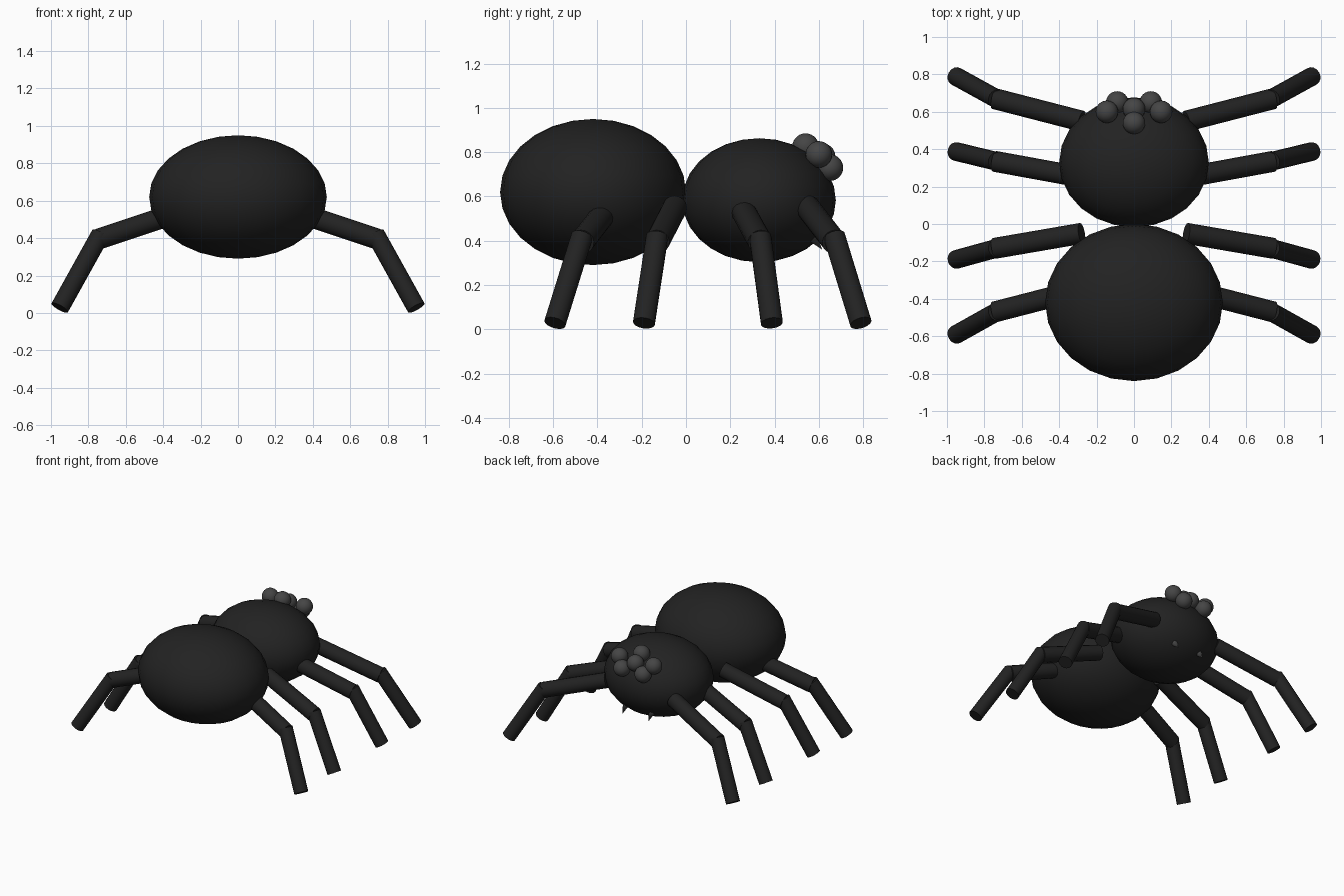
import bpy
import math
from mathutils import Vector

if "Cube" in bpy.data.objects:
    bpy.data.objects.remove(bpy.data.objects["Cube"])


def make_material(name, value):
    m = bpy.data.materials.new(name)
    m.diffuse_color = (value, value, value, 1)
    m.use_nodes = True
    m.node_tree.nodes["Principled BSDF"].inputs["Base Color"].default_value = m.diffuse_color
    return m


BLACK = make_material("matte black", 0.016)
GREY = make_material("dark grey", 0.06)


def finish(name, mat):
    ob = bpy.context.object
    ob.name = name
    ob.data.materials.append(mat)
    bpy.ops.object.shade_smooth_by_angle(angle=math.radians(40))
    return ob


def ellipsoid(name, centre, radii, mat, segments=24, rings=14):
    bpy.ops.mesh.primitive_uv_sphere_add(segments=segments, ring_count=rings,
                                         radius=1, location=centre)
    bpy.context.object.scale = radii
    bpy.ops.object.transform_apply(location=False, rotation=False, scale=True)
    return finish(name, mat)


def rod(name, start, end, r1, r2, mat, sides=16):
    a, b = Vector(start), Vector(end)
    bpy.ops.mesh.primitive_cone_add(vertices=sides, radius1=r1, radius2=r2,
                                    depth=(b - a).length, location=(a + b) / 2)
    ob = bpy.context.object
    ob.rotation_euler = (b - a).to_track_quat('Z', 'Y').to_euler()
    return finish(name, mat)


# Body
ellipsoid("abdomen", (0, -0.42, 0.62), (0.475, 0.42, 0.33), BLACK)
ellipsoid("head", (0, 0.33, 0.583), (0.40, 0.347, 0.28), BLACK)

# Legs: y at hip, knee and foot, front pair to back pair
LEGS = [(0.55, 0.67, 0.79), (0.25, 0.335, 0.388),
        (-0.05, -0.13, -0.19), (-0.35, -0.47, -0.592)]
for side, s in (("right", 1), ("left", -1)):
    for i, (hip, knee, foot) in enumerate(LEGS, 1):
        rod(f"{side}_upper_leg_{i}", (s * 0.28, hip, 0.55),
            (s * 0.745, knee, 0.395), 0.056, 0.056, BLACK)
        rod(f"{side}_lower_leg_{i}", (s * 0.735, knee, 0.42),
            (s * 0.953, foot, 0.028), 0.05, 0.05, BLACK)

    # Paired eyes and fangs
    ellipsoid(f"{side}_front_eye", (s * 0.09, 0.65, 0.73), (0.06,) * 3, GREY)
    ellipsoid(f"{side}_outer_eye", (s * 0.145, 0.60, 0.79), (0.06,) * 3, GREY)
    rod(f"{side}_fang", (s * 0.11, 0.56, 0.43), (s * 0.11, 0.615, 0.36),
        0.03, 0, GREY)

# Middle eyes
ellipsoid("middle_eye", (0, 0.615, 0.78), (0.06,) * 3, GREY)
ellipsoid("top_eye", (0, 0.54, 0.825), (0.06,) * 3, GREY)
